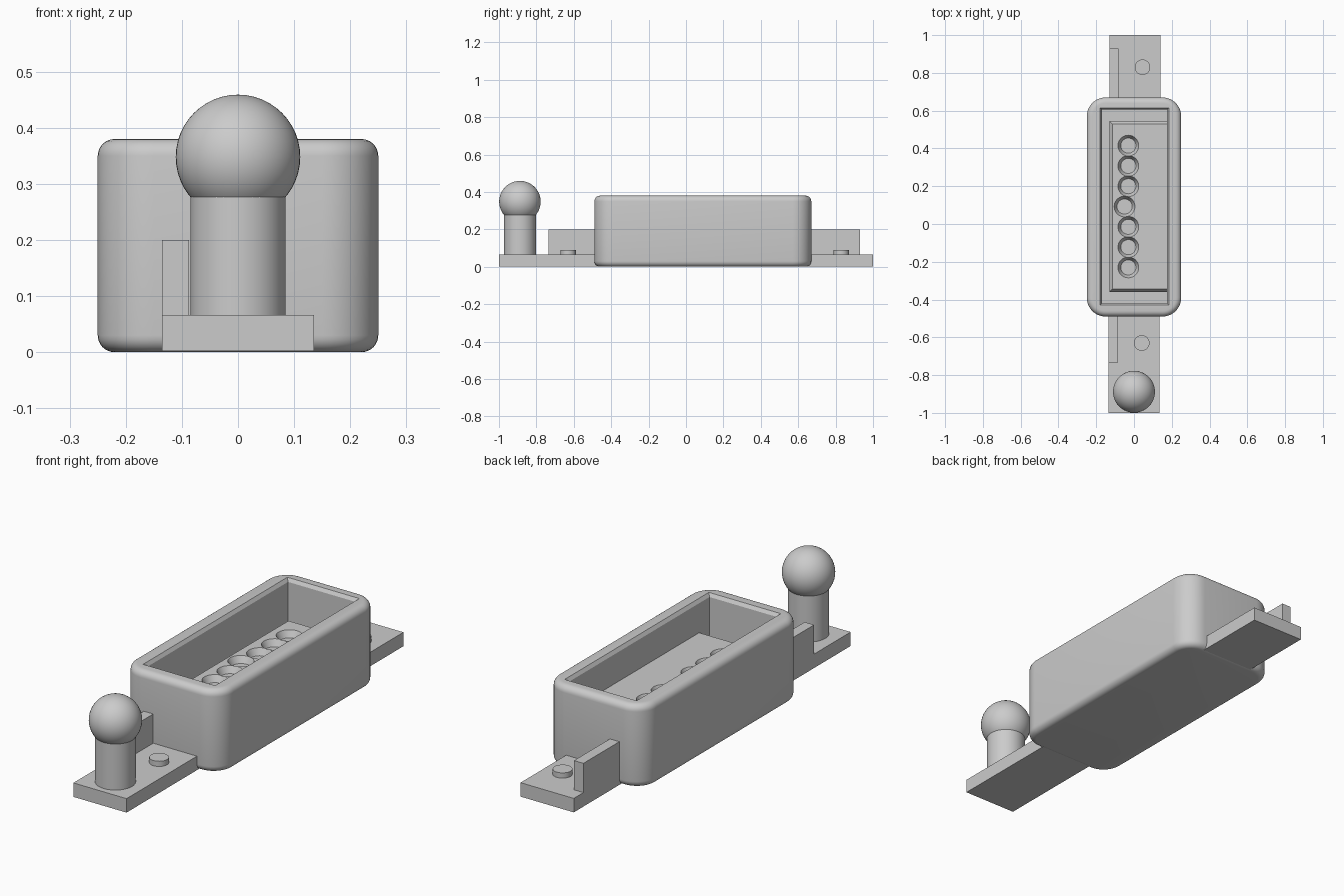
import bpy, bmesh
from math import sin, cos, pi, radians

cube = bpy.data.objects.get("Cube")
if cube:
    bpy.data.objects.remove(cube, do_unlink=True)

grey = bpy.data.materials.new("light grey")
grey.use_nodes = True
COLOR = (0.6, 0.6, 0.6, 1)
grey.diffuse_color = COLOR
grey.node_tree.nodes["Principled BSDF"].inputs["Base Color"].default_value = COLOR


def loft(name, rings):
    """Closed solid through stacked rings of equal point count."""
    bm = bmesh.new()
    loops = [[bm.verts.new(p) for p in ring] for ring in rings]
    for low, high in zip(loops, loops[1:]):
        for i in range(len(low)):
            j = (i + 1) % len(low)
            bm.faces.new((low[i], low[j], high[j], high[i]))
    bm.faces.new(loops[0][::-1])
    bm.faces.new(loops[-1])
    bmesh.ops.recalc_face_normals(bm, faces=bm.faces)
    mesh = bpy.data.meshes.new(name)
    bm.to_mesh(mesh)
    bm.free()
    mesh.materials.append(grey)
    obj = bpy.data.objects.new(name, mesh)
    bpy.context.collection.objects.link(obj)
    return obj


def smooth(obj):
    obj.data.shade_smooth()
    obj.data.set_sharp_from_angle(angle=radians(32))


def rect(x0, x1, y0, y1, z):
    return [(x0, y0, z), (x1, y0, z), (x1, y1, z), (x0, y1, z)]


def circle(x, y, z, r, n=40):
    return [(x + r * cos(2 * pi * i / n), y + r * sin(2 * pi * i / n), z) for i in range(n)]


def rounded_rect(hx, hy, cy, r, z, n=10):
    points = []
    for k, (sx, sy) in enumerate([(1, 1), (-1, 1), (-1, -1), (1, -1)]):
        for i in range(n + 1):
            a = pi / 2 * (k + i / n)
            points.append((sx * (hx - r) + r * cos(a), cy + sy * (hy - r) + r * sin(a), z))
    return points


def block(name, x0, x1, y0, y1, z0, z1):
    return loft(name, [rect(x0, x1, y0, y1, z) for z in (z0, z1)])


def cut(obj, cutter):
    mod = obj.modifiers.new("cut", "BOOLEAN")
    mod.operation = "DIFFERENCE"
    mod.solver = "EXACT"
    mod.object = cutter
    cutter.hide_render = True
    bpy.context.view_layer.objects.active = obj
    bpy.ops.object.modifier_apply(modifier=mod.name)
    bpy.data.objects.remove(cutter, do_unlink=True)


# Rounded housing with softened top and bottom edges
HX, HY, CY, HEIGHT, CORNER, EDGE, STEPS = 0.25, 0.58, 0.09, 0.38, 0.1, 0.03, 6
arc = [(EDGE * (1 - sin(a)), EDGE * (1 - cos(a)))
       for a in [pi / 2 * i / STEPS for i in range(STEPS + 1)]]
profile = [(d, z) for d, z in arc] + [(d, HEIGHT - z) for d, z in reversed(arc)]
housing = loft("housing", [rounded_rect(HX - d, HY - d, CY, CORNER - d, z) for d, z in profile])

# Open cavity with a chamfered lip
FLOOR, LIP = 0.17, 0.01
cavity = [(0, FLOOR), (0, HEIGHT - 0.015), (LIP, HEIGHT), (LIP, HEIGHT + 0.05)]
cut(housing, loft("cavity_cutter", [
    rect(-0.17 - d, 0.175 + d, -0.42 - d, 0.605 + d, z) for d, z in cavity]))
smooth(housing)

# Inner platform, chamfered on its free sides
DECK, BEVEL = 0.23, 0.015
platform = loft("inner_platform", [
    rect(-0.13 + d, 0.176, -0.36 + d, 0.545 - d, z)
    for d, z in [(0, FLOOR - 0.01), (0, DECK - 0.02), (BEVEL, DECK)]])

# Row of tapered sockets
for i in range(7):
    x = -0.05 if i == 3 else -0.03
    y = 0.415 - i * 0.1075
    cut(platform, loft("socket_cutter", [
        circle(x, y, DECK - 0.03, 0.04), circle(x, y, DECK, 0.055),
        circle(x, y, DECK + 0.03, 0.055)]))
smooth(platform)

# End plates, upright tabs and pegs
PLATE = 0.066
for name, shift, ys, tab, peg in [
        ("front", 0, (-1, -0.47), (-0.735, -0.47), -0.63),
        ("back", 0.004, (0.65, 1), (0.65, 0.93), 0.83)]:
    block(name + "_plate", -0.135 + shift, 0.135 + shift, *ys, 0.002, PLATE)
    block(name + "_tab", -0.135 + shift, -0.087 + shift, *tab, 0.01, 0.2)
    smooth(loft(name + "_peg", [circle(0.041 + shift, peg, z, 0.041)
                                for z in (PLATE - 0.01, 0.09)]))

# Post with a ball on top
POST_Y = -0.888
smooth(loft("post", [circle(0, POST_Y, z, 0.085) for z in (PLATE - 0.01, 0.3)]))
bpy.ops.mesh.primitive_uv_sphere_add(segments=48, ring_count=24, radius=0.111,
                                     location=(0, POST_Y, 0.348))
ball = bpy.context.object
ball.name = "post_ball"
ball.data.materials.append(grey)
smooth(ball)
